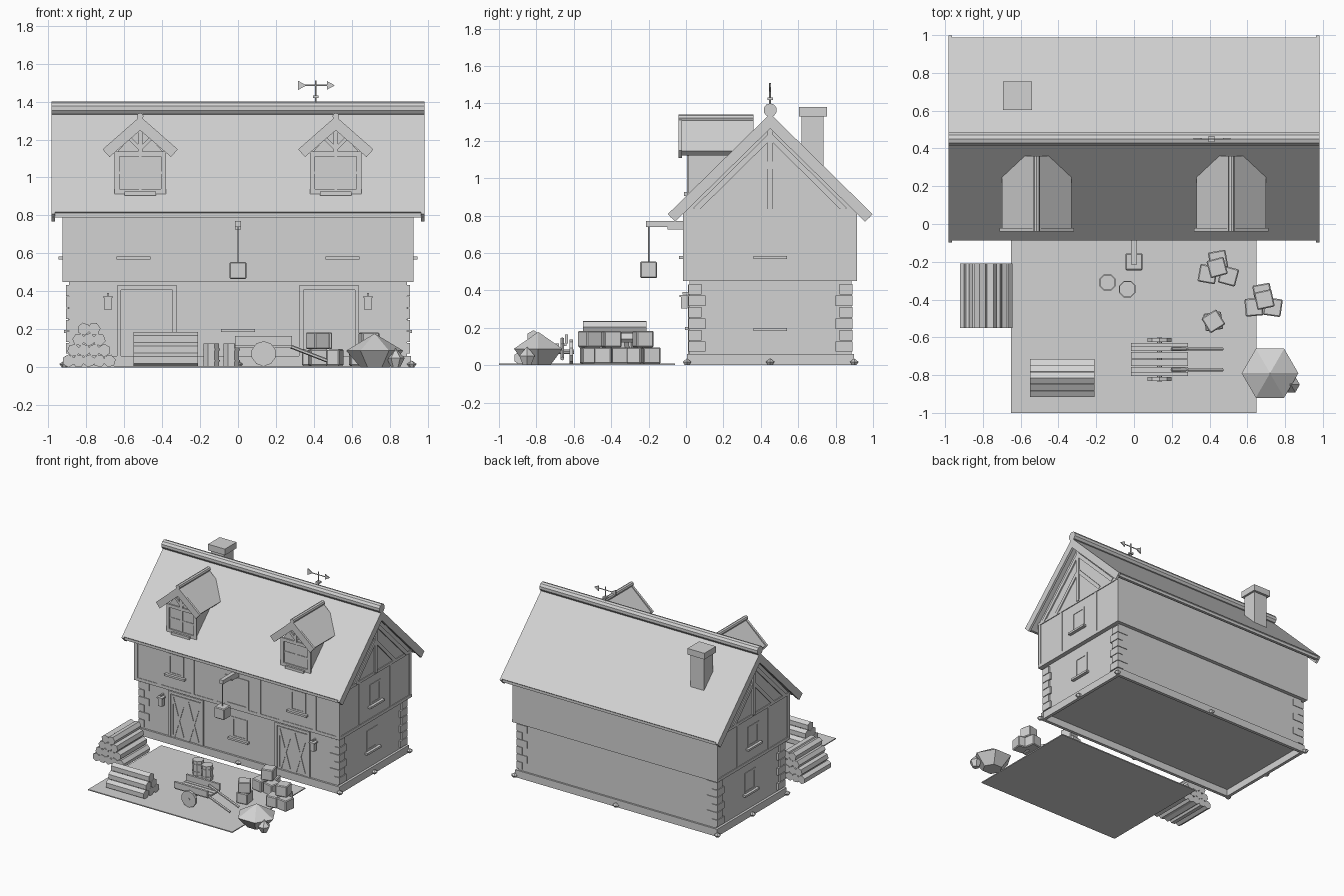
import bpy, bmesh
from math import atan2, hypot, radians
from mathutils import Matrix, Vector

if "Cube" in bpy.data.objects:
    bpy.data.objects.remove(bpy.data.objects["Cube"], do_unlink=True)

GREY = (0.65, 0.65, 0.65, 1)
mat = bpy.data.materials.new("plain_grey")
mat.use_nodes = True
mat.diffuse_color = GREY
mat.node_tree.nodes["Principled BSDF"].inputs["Base Color"].default_value = GREY


def finish(name, bm, matrix=Matrix()):
    bm.transform(matrix)
    bmesh.ops.recalc_face_normals(bm, faces=bm.faces)
    mesh = bpy.data.meshes.new(name)
    bm.to_mesh(mesh)
    bm.free()
    mesh.materials.append(mat)
    obj = bpy.data.objects.new(name, mesh)
    bpy.context.collection.objects.link(obj)
    return obj


def box(name, center, size, matrix=Matrix(), turn=0):
    bm = bmesh.new()
    bmesh.ops.create_cube(bm, size=1, matrix=Matrix.Diagonal((*size, 1)))
    return finish(name, bm, matrix @ Matrix.Translation(center) @ Matrix.Rotation(turn, 4, "Z"))


def span(name, x, y, z):
    return box(name, [(a + b) / 2 for a, b in (x, y, z)], [b - a for a, b in (x, y, z)])


def rod(name, start, end, radius, sides=8, end_radius=None, turn=0):
    """Cylinder or cone between two points."""
    start, end = Vector(start), Vector(end)
    axis = end - start
    bm = bmesh.new()
    bmesh.ops.create_cone(bm, cap_ends=True, segments=sides, radius1=radius, depth=axis.length,
                          radius2=radius if end_radius is None else end_radius)
    aim = axis.to_track_quat("Z", "Y").to_matrix().to_4x4()
    return finish(name, bm, Matrix.Translation((start + end) / 2) @ aim @ Matrix.Rotation(radians(turn), 4, "Z"))


def lump(name, x, y, r, mid, top):
    """Faceted stone: an upturned cone below, a pointed one above."""
    rod(name + "_base", (x, y, 0), (x, y, mid), r * 0.5, 6, r, turn=30)
    rod(name + "_top", (x, y, mid), (x, y, top), r, 6, 0, turn=30)


def crate(name, center, size, turn=0):
    bevel = box(name, center, size, turn=radians(turn)).modifiers.new("soft_edges", "BEVEL")
    bevel.width, bevel.segments = 0.006, 1


def wall_frame(origin, across, out):
    """Drawing plane on a wall: x runs across, y runs up, z points out."""
    m = Matrix((across, (0, 0, 1), out)).transposed().to_4x4()
    return Matrix.Translation(origin) @ m


def board(name, wall, u, v, w, h, t, turn=0):
    return box(name, (u, v, t / 2), (w, h, t), wall, turn)


def strut(name, wall, a, b, w, t):
    du, dv = b[0] - a[0], b[1] - a[1]
    return board(name, wall, (a[0] + b[0]) / 2, (a[1] + b[1]) / 2, hypot(du, dv), w, t, atan2(dv, du))


def prism(name, wall, points, depth):
    bm = bmesh.new()
    face = bm.faces.new([bm.verts.new((u, v, 0)) for u, v in points])
    new = bmesh.ops.extrude_face_region(bm, geom=[face])["geom"]
    bmesh.ops.translate(bm, vec=(0, 0, -depth), verts=[g for g in new if isinstance(g, bmesh.types.BMVert)])
    return finish(name, bm, wall)


def front(y, x=0):
    return wall_frame((x, y, 0), (1, 0, 0), (0, -1, 0))


def gable(side, x):
    return wall_frame((side * x, 0.45, 0), (0, side, 0), (side, 0, 0))


def rect_frame(name, wall, u, v, w, h, bar, t):
    for s in (-1, 1):
        board(name + "_side", wall, u + s * (w - bar) / 2, v, bar, h, t)
        board(name + "_rail", wall, u, v + s * (h - bar) / 2, w, bar, t)


def window(wall, u, sill):
    rect_frame("window_frame", wall, u, sill + 0.09, 0.14, 0.17, 0.018, 0.004)
    board("window_sill", wall, u, sill, 0.18, 0.016, 0.026)


# House body, with the floor raised inside the plinth boards
for s in (-1, 1):
    box("plinth_long", (0, 0.452 + s * 0.435, 0.03), (1.82, 0.025, 0.06))
    box("plinth_short", (s * 0.897, 0.452, 0.03), (0.025, 0.87, 0.06))
span("ground_floor", (-0.89, 0.89), (0.02, 0.885), (0.055, 0.46))
span("floor_beam", (-0.925, 0.925), (-0.015, 0.915), (0.45, 0.475))
prism("upper_floor", gable(1, 0.919),
      [(-0.461, 0.47), (0.465, 0.47), (0.465, 0.83), (0, 1.29), (-0.461, 0.83)], 1.838)
for x in (-0.915, 0, 0.915):
    for y in (0.005, 0.45, 0.9):
        if x or y != 0.45:
            lump("base_stone", x, y, 0.026, 0.018, 0.036)

# Corner stones, alternating long and short
for sx in (-1, 1):
    for sy in (-1, 1):
        for i in range(6):
            long_x, long_y = (0.095, 0.07) if i % 2 else (0.05, 0.09)
            box("corner_stone", (sx * (0.905 - long_x / 2), 0.452 + sy * (0.438 - long_y / 2), 0.1 + i * 0.061),
                (long_x, long_y, 0.056))

# Upper front timbers, windows and loading hatch
upper, lower = front(-0.011), front(0.02)
for u in (-0.91, -0.7, -0.4, -0.2, 0.2, 0.4, 0.7, 0.91):
    board("front_post", upper, u, 0.645, 0.03, 0.35, 0.004)
board("front_top_beam", upper, 0, 0.815, 1.85, 0.03, 0.004)
for u in (-0.55, 0.55):
    window(upper, u, 0.575)
window(lower, 0, 0.195)
rect_frame("hatch_frame", upper, 0, 0.595, 0.21, 0.24, 0.02, 0.005)

# Double doors with crossed braces, and lanterns beside them
for s in (-1, 1):
    u = s * 0.48
    rect_frame("door_frame", lower, u, 0.215, 0.315, 0.43, 0.022, 0.009)
    for side in (-1, 1):
        c = u + side * 0.067
        rect_frame("door_leaf", lower, c, 0.205, 0.132, 0.395, 0.016, 0.005)
        for d in (-1, 1):
            strut("door_brace", lower, (c - 0.055, 0.205 - d * 0.18), (c + 0.055, 0.205 + d * 0.18), 0.018, 0.004)
    x = s * 0.685
    box("lantern", (x, -0.01, 0.335), (0.036, 0.036, 0.065))
    box("lantern_cap", (x, -0.01, 0.37), (0.048, 0.048, 0.01))
    box("lantern_bracket", (x, 0.005, 0.385), (0.012, 0.045, 0.012))

# Gable ends with timber trusses
for s in (-1, 1):
    w = gable(s, 0.919)
    for u in (-0.45, -0.2, 0.2, 0.45):
        board("gable_post", w, u, 0.65, 0.028, 0.36, 0.004)
    board("tie_beam", w, 0, 0.825, 0.93, 0.022, 0.006)
    board("king_post", w, 0, 1.05, 0.028, 0.45, 0.012)
    for d in (-1, 1):
        strut("inner_rafter", w, (d * 0.4, 0.83), (0, 1.225), 0.03, 0.01)
        strut("truss_brace", w, (d * 0.25, 0.83), (0, 1.085), 0.028, 0.008)
    window(w, 0, 0.575)
    window(gable(s, 0.89), 0, 0.19)

# Main roof: two slabs, end boards, eave trims and ridge
RIDGE, DROP = 1.345, 0.53
for d in (-1, 1):
    def pitch(thick, out):
        return [(0, RIDGE), (d * out, RIDGE - out * DROP / 0.54),
                (d * (out - thick * 0.7), RIDGE - out * DROP / 0.54 - thick * 0.7), (0, RIDGE - thick * 1.4)]
    prism("roof_slab", gable(1, 0.965), pitch(0.04, 0.538), 1.93)
    for s in (-1, 1):
        prism("roof_end_board", gable(s, 0.982), pitch(0.057, 0.547), 0.018)
    box("eave_trim", (0, 0.45 + d * 0.523, 0.802), (1.95, 0.02, 0.024))
rod("roof_ridge", (-0.982, 0.45, 1.364), (0.982, 0.45, 1.364), 0.036, 10)

# Dormers
for x in (-0.515, 0.515):
    w = front(0.016, x)
    prism("dormer_body", w, [(-0.125, 0.88), (0.125, 0.88), (0.125, 1.13), (0, 1.27), (-0.125, 1.13)], 0.3)
    rect_frame("dormer_window_frame", w, 0, 1.025, 0.27, 0.225, 0.026, 0.01)
    board("window_bar_upright", w, 0, 1.025, 0.014, 0.2, 0.004)
    board("window_bar_level", w, 0, 1.025, 0.22, 0.014, 0.004)
    board("dormer_sill", w, 0, 0.915, 0.165, 0.02, 0.026)
    board("dormer_post", w, 0, 1.2, 0.024, 0.13, 0.014)
    for d in (-1, 1):
        strut("dormer_brace", w, (0, 1.15), (d * 0.06, 1.21), 0.018, 0.01)
        slope = [(0, 1.315), (d * 0.185, 1.145), (d * 0.16, 1.12), (0, 1.265)]
        prism("dormer_roof", front(-0.025, x), slope, 0.385)
        edge = [(0, 1.322), (d * 0.198, 1.148), (d * 0.162, 1.108), (0, 1.248)]
        prism("dormer_end_board", front(-0.04, x), edge, 0.018)
    rod("dormer_ridge", (x, -0.04, 1.322), (x, 0.36, 1.322), 0.018, 8)

# Chimney and weather vane
span("chimney", (-0.677, -0.557), (0.618, 0.735), (0.95, 1.34))
span("chimney_cap", (-0.693, -0.541), (0.604, 0.754), (1.33, 1.38))
rod("vane_pole", (0.41, 0.45, 1.38), (0.41, 0.45, 1.51), 0.005, 6)
box("vane_collar", (0.41, 0.45, 1.425), (0.03, 0.03, 0.014))
rod("vane_arrow", (0.34, 0.45, 1.485), (0.48, 0.45, 1.485), 0.004, 6)
vane = front(0.447)
prism("vane_tip", vane, [(0.47, 1.463), (0.51, 1.485), (0.47, 1.507)], 0.008)
prism("vane_tail", vane, [(0.315, 1.46), (0.36, 1.485), (0.315, 1.51)], 0.008)

# Hoist with hanging crate
span("hoist_arm", (-0.016, 0.016), (-0.215, 0), (0.74, 0.772))
span("hoist_bracket", (-0.016, 0.016), (-0.1, 0), (0.725, 0.742))
rod("hoist_rope", (0, -0.2, 0.55), (0, -0.2, 0.745), 0.004, 6)
crate("hoist_crate", (0, -0.2, 0.51), (0.09, 0.09, 0.09))

# Yard and log piles
span("yard", (-0.65, 0.648), (-1, -0.06), (0, 0.008))
for row in range(4):
    for i in range(5 - row):
        x, z = -0.893 + 0.054 * i + 0.027 * row, 0.034 + 0.056 * row
        rod("log", (x, -0.55, z), (x, -0.21, z), 0.034, 6, turn=17 * (2 * i + row))
for row in range(3):
    for i in range(3 - row):
        y, z = -0.884 + 0.068 * i + 0.034 * row, 0.038 + 0.056 * row
        rod("stacked_log", (-0.55, y, z), (-0.21, y, z), 0.037, 6)

# Hand cart
for i in range(4):
    box("cart_plank", (0.135, -0.655 - 0.04 * i, 0.11), (0.3, 0.034, 0.014))
for s in (-1, 1):
    y = -0.717 + s * 0.078
    box("cart_side", (0.135, y, 0.14), (0.3, 0.018, 0.05))
    rod("cart_wheel", (0.135, y + s * 0.015, 0.072), (0.135, y + s * 0.035, 0.072), 0.066, 10)
    rod("cart_handle", (0.2, -0.717 + s * 0.055, 0.14), (0.47, -0.717 + s * 0.055, 0.035), 0.01, 6)
rod("cart_axle", (0.135, -0.833, 0.072), (0.135, -0.6, 0.072), 0.012, 8)

# Barrels with two hoops
for x, y in ((-0.14, -0.31), (-0.035, -0.345)):
    rod("barrel", (x, y, 0), (x, y, 0.125), 0.044, 8, turn=22.5)
    for z in (0.03, 0.09):
        rod("barrel_hoop", (x, y, z), (x, y, z + 0.01), 0.048, 8, turn=22.5)

# Crates, given as position, level and turn
for x, y, level, turn in ((0.39, -0.265, 0, -10), (0.5, -0.275, 0, -15), (0.445, -0.19, 0, 10),
                          (0.44, -0.23, 1, 15), (0.635, -0.44, 0, 5), (0.735, -0.44, 0, -8),
                          (0.68, -0.365, 0, 10), (0.69, -0.4, 1, 12), (0.42, -0.515, 0, 8),
                          (0.42, -0.515, 1, 32)):
    crate("crate", (x, y, 0.052 + 0.088 * level), (0.094, 0.094, 0.088), turn)

# Faceted heap with a smaller lump
lump("heap", 0.72, -0.79, 0.15, 0.088, 0.178)
lump("small_heap", 0.83, -0.85, 0.048, 0.05, 0.1)
